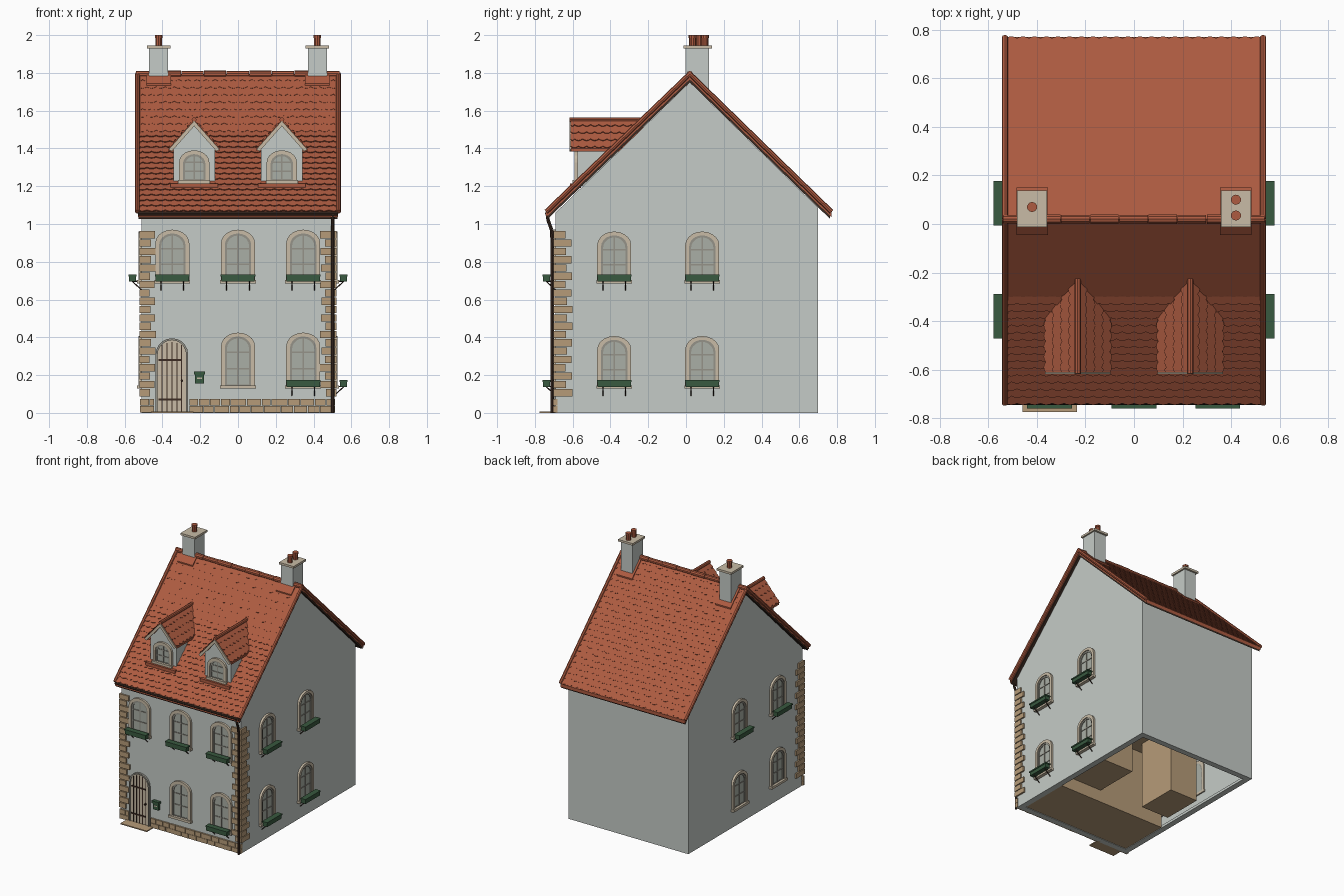
import bpy, bmesh, math, random
from mathutils import Vector as V

if "Cube" in bpy.data.objects:
    bpy.data.objects.remove(bpy.data.objects["Cube"])

random.seed(4)
COLORS = {"plaster": (.56, .60, .57), "roof_red": (.42, .105, .052), "stone_tan": (.47, .33, .19),
          "cream": (.58, .50, .38), "dark_brown": (.045, .024, .016), "planter_green": (.04, .10, .05),
          "glass_grey": (.40, .43, .38), "sash_grey": (.30, .29, .25)}
MATS = {}
for n, c in COLORS.items():
    MATS[n] = bpy.data.materials.new(n)
    MATS[n].diffuse_color = (*c, 1)
PARTS = {}


def part(name, mat):
    if name not in PARTS:
        PARTS[name] = (bmesh.new(), mat)
    return PARTS[name][0]


# Wall frames: u along wall, d outward, z up
def front(u, d, z): return V((u, -.69 - d, z))
def right(u, d, z): return V((.51 + d, u, z))
def left(u, d, z): return V((-.51 - d, u, z))
def world(x, y, z): return V((x, y, z))


def prism(bm, M, pts, d0, d1):
    a = [bm.verts.new(M(u, d0, z)) for u, z in pts]
    b = [bm.verts.new(M(u, d1, z)) for u, z in pts]
    bm.faces.new(a)
    bm.faces.new(b[::-1])
    for i in range(len(a)):
        j = (i + 1) % len(a)
        bm.faces.new((a[i], b[i], b[j], a[j]))


def box(bm, M, u0, u1, d0, d1, z0, z1):
    prism(bm, M, [(u0, z0), (u1, z0), (u1, z1), (u0, z1)], d0, d1)


def rod(bm, p, q, r, n=6):
    p, q = V(p), V(q)
    m = (q - p).to_track_quat('Z', 'Y').to_matrix().to_4x4()
    m.translation = (p + q) / 2
    bmesh.ops.create_cone(bm, cap_ends=True, segments=n, radius1=r, radius2=r,
                          depth=(q - p).length, matrix=m)


def arch(cx, hw, z0, top, rise, n=10):
    pts = [(cx - hw, z0)]
    for i in range(n + 1):
        a = math.pi * (1 - i / n)
        pts.append((cx + hw * math.cos(a), top - rise + rise * math.sin(a)))
    return pts + [(cx + hw, z0)]


def arch_band(bm, M, cx, hw, z0, top, rise, t, d0, d1):
    o, i = arch(cx, hw, z0, top, rise), arch(cx, hw - t, z0, top - t, rise - t * .5)
    for k in range(len(o) - 1):
        prism(bm, M, [o[k], o[k + 1], i[k + 1], i[k]], d0, d1)


def window(M, cx, z0, top, hw=.09, planter=False, sill=True):
    rise, ih = hw * .8, hw - .02
    arch_band(part("window_surround", "cream"), M, cx, hw, z0, top, rise, .02, -.01, .016)
    prism(part("window_glass", "glass_grey"), M, arch(cx, ih, z0, top - .02, rise - .01), -.01, .003)
    s = part("window_sash", "sash_grey")
    arch_band(s, M, cx, ih, z0, top - .02, rise - .01, .011, -.01, .009)
    box(s, M, cx - .004, cx + .004, 0, .008, z0, top - .025)
    for k in (0, .33, .66):
        z = z0 + .005 + k * (top - z0 - .02)
        box(s, M, cx - ih, cx + ih, 0, .007, z - .004, z + .004)
    if sill:
        box(part("window_sill", "cream"), M, cx - hw - .005, cx + hw + .005, -.01, .025, z0 - .014, z0 + .004)
    if planter:
        g = part("planter", "planter_green")
        box(g, M, cx - .088, cx + .088, .03, .066, z0 - .005, z0 + .026)
        box(g, M, cx - .092, cx + .092, .027, .07, z0 + .022, z0 + .032)
        r = part("planter_bracket", "dark_brown")
        for e in (-.06, .06):
            rod(r, M(cx + e, 0, z0 - .05), M(cx + e, .05, z0 - .003), .003)
            rod(r, M(cx + e, 0, z0 - .003), M(cx + e, .05, z0 - .003), .003)


def tiles(bm, o, u, s, width, length, rows, cols, step):
    """Overlapping courses with scalloped lower edges."""
    o, u, s = V(o), V(u), V(s).normalized()
    n, w, h = u.cross(s), width / cols, length / rows
    for r in range(rows):
        off = .5 * (r % 2)
        for c in range(cols + r % 2):
            a, b = max(0, c - off) * w, min(cols, c + 1 - off) * w
            prof = [(0, .2), (.25, .03), (.5, -.03), (.75, .03), (1, .2)]
            low = [o + u * (a + (b - a) * f) + s * h * (r + g) + n * step for f, g in prof]
            tv = [bm.verts.new(p) for p in low]
            bv = [bm.verts.new(p - n * step) for p in low]
            up = [bm.verts.new(o + u * x + s * h * (r + 1.2 if r < rows - 1 else rows)) for x in (b, a)]
            bm.faces.new(tv + up)
            for i in range(4):
                bm.faces.new((bv[i], bv[i + 1], tv[i + 1], tv[i]))


# House shell with open underside
w = part("house_walls", "plaster")
prof = [(-.69, 0), (-.69, 1.06), (.02, 1.75), (.70, 1.085), (.70, 0)]
ends = [[w.verts.new((x, y, z)) for y, z in prof] for x in (-.51, .51)]
w.faces.new(ends[0][::-1])
w.faces.new(ends[1])
for i in range(4):
    w.faces.new((ends[0][i], ends[0][i + 1], ends[1][i + 1], ends[1][i]))
rim = part("wall_base_rim", "plaster")
for x in (-.51, .465):
    box(rim, world, x, x + .045, -.69, .70, 0, .02)
for y in (-.69, .655):
    box(rim, world, -.465, .465, y, y + .045, 0, .02)

# Interior lining, floor and stair blocks
inner = part("interior", "stone_tan")
box(inner, world, -.465, .465, -.65, -.25, .004, .55)
box(inner, world, -.465, .465, -.25, .655, .55, .57)
box(inner, world, .46, .465, -.25, .655, .02, .55)
box(inner, world, -.465, .465, .65, .655, .02, .55)
box(inner, world, .10, .46, -.25, .10, .10, .55)
box(inner, world, -.44, -.2, -.15, .17, .03, .55)

# Main roof slab, tiles, verges and ridge
RY, RZ, EF, EB, EZ = .02, 1.795, -.74, .77, 1.065


def chevron(drop, t, cut=0):
    k = cut * .97
    return [(EF + cut, EZ - drop + k), (RY, RZ - drop), (EB - cut, EZ - drop + k),
            (EB - cut, EZ - drop - t + k), (RY, RZ - drop - t), (EF + cut, EZ - drop - t + k)]


def along_x(u, d, z): return V((d, u, z))


prism(part("roof_slab", "roof_red"), along_x, chevron(.003, .026), -.53, .53)
prism(part("roof_underside", "dark_brown"), along_x, chevron(.029, .016, .008), -.527, .527)
rt = part("roof_tiles", "roof_red")
sf, sb = V((0, RY - EF, RZ - EZ)), V((0, RY - EB, RZ - EZ))
tiles(rt, (-.53, EF, EZ), (1, 0, 0), sf, 1.06, sf.length * .58, 15, 22, .007)
tiles(rt, V((-.53, EF, EZ)) + sf * .58, (1, 0, 0), sf, 1.06, sf.length * .42, 8, 22, .0015)
tiles(rt, (.53, EB, EZ), (-1, 0, 0), sb, 1.06, sb.length, 24, 22, .003)
verge = part("roof_verge", "roof_red")
for x in (-.532, .532):
    for y in (EF, EB):
        rod(verge, (x, y, EZ), (x, RY, RZ), .013, 8)
for i in range(9):
    x = -.54 + i * .12
    rod(part("ridge_tiles", "roof_red"), (x, RY, RZ - .003), (x + .117, RY, RZ - .003), .018 + .002 * (i % 2), 10)

# Gutter and drainpipe
pipe = part("gutter_and_drainpipe", "dark_brown")
rod(pipe, (-.53, -.735, 1.055), (.53, -.735, 1.055), .011, 8)
path = [(.502, -.735, 1.055), (.502, -.73, 1.02), (.502, -.712, .97), (.502, -.708, .9), (.502, -.708, 0)]
for p, q in zip(path, path[1:]):
    rod(pipe, p, q, .009, 8)

# Chimneys with caps, flashing and pots
for x, pots in ((-.42, (.07,)), (.42, (.10, .035))):
    box(part("chimney_stack", "plaster"), world, x - .05, x + .05, -.003, .123, 1.66, 1.935)
    box(part("chimney_cap", "cream"), world, x - .062, x + .062, -.012, .138, 1.93, 1.946)
    prism(part("chimney_flashing", "roof_red"), along_x,
          [(-.045, 1.743), (.02, 1.806), (.15, 1.68), (.15, 1.64), (-.045, 1.70)], x - .065, x + .065)
    for y in pots:
        rod(part("chimney_pot", "roof_red"), (x, y, 1.94), (x, y, 1.99), .018, 10)
        rod(part("chimney_pot", "roof_red"), (x, y, 1.985), (x, y, 2.0), .021, 10)

# Dormers
for cx in (-.232, .232):
    def dorm(u, d, z, cx=cx): return V((cx + u, -.575 - d, z))
    prism(part("dormer_walls", "plaster"), dorm,
          [(-.11, 1.2), (.11, 1.2), (.11, 1.40), (0, 1.525), (-.11, 1.40)], -.30, 0)
    prism(part("dormer_roof", "roof_red"), dorm,
          [(-.135, 1.40), (0, 1.552), (.135, 1.40), (.135, 1.385), (0, 1.532), (-.135, 1.385)], -.345, .035)
    for e in (-1, 1):
        prism(part("dormer_bargeboard", "cream"), dorm,
              [(e * .135, 1.395), (0, 1.547), (0, 1.518), (e * .118, 1.385)], .033, .043)
        s = V((-e * .135, 0, .152))
        y0 = -.225 if e < 0 else -.612
        tiles(part("dormer_tiles", "roof_red"), (cx + e * .135, y0, 1.402), (0, e, 0), s, .387, s.length, 4, 9, .006)
    rod(part("dormer_ridge", "roof_red"), (cx, -.617, 1.552), (cx, -.225, 1.552), .013, 8)
    window(dorm, 0, 1.228, 1.39, .08)
    box(part("dormer_apron", "roof_red"), dorm, -.125, .125, -.02, .04, 1.19, 1.215)

# Windows with planters and sills
for x in (-.348, 0, .345):
    window(front, x, .70, .97, planter=True)
window(front, 0, .142, .425)
window(front, .345, .142, .425, planter=True)
for y in (-.38, .086):
    for M in (left, right):
        window(M, y, .70, .96, planter=True)
        window(M, y, .142, .407, planter=M is right)

# Arched plank door, hinges, knob and step
prism(part("door", "cream"), front, arch(-.35, .078, 0, .385, .08), -.01, .008)
arch_band(part("door_frame", "sash_grey"), front, -.35, .086, 0, .395, .085, .010, -.01, .016)
iron = part("door_ironwork", "dark_brown")
for k in range(-2, 3):
    u = -.35 + k * .026
    box(iron, front, u - .0025, u + .0025, 0, .0095, .005, .375 - .004 * k * k)
for z in (.07, .28):
    box(iron, front, -.42, -.30, 0, .012, z - .005, z + .005)
rod(iron, front(-.297, 0, .17), front(-.297, .025, .17), .007, 8)
box(part("door_step", "stone_tan"), world, -.46, -.235, -.775, -.68, 0, .008)

# Mailbox
mb = part("mailbox", "planter_green")
box(mb, front, -.228, -.180, 0, .022, .155, .205)
box(mb, front, -.233, -.175, 0, .028, .203, .220)
box(part("mailbox_slot", "cream"), front, -.218, -.190, 0, .0235, .18, .188)

# Corner quoins and base course
q = part("corner_stones", "stone_tan")
rows, z0, z1 = 20, .085, .965
for sx in (-1, 1):
    def corner(u, d, z, sx=sx): return V((sx * (.522 - u), -.702 + d, z))
    for i in range(rows):
        h = (z1 - z0) / rows
        a, b = ((.085, .068) if i % 2 else (.058, .10))
        j = random.uniform(-.005, .005)
        box(q, corner, 0, a + j, 0, b - j, z0 + i * h + .003, z0 + (i + 1) * h - .003)
base = part("base_stones", "stone_tan")
for r in range(2):
    for xa, xb in ((-.522, -.442), (-.258, .515)):
        x = xa
        while x < xb - .01:
            e = min(xb, x + random.uniform(.05, .09) * (.6 if r and x == xa else 1))
            if xb - e < .025:
                e = xb
            box(base, front, x + .002, e - .002, -.01, .012 + random.uniform(-.002, .002),
                .003 + r * .037, .037 + r * .037)
            x = e

# Turn the parts into objects
for name, (bm, mat) in PARTS.items():
    if "tiles" not in name or name == "ridge_tiles":
        bmesh.ops.recalc_face_normals(bm, faces=bm.faces)
    me = bpy.data.meshes.new(name)
    bm.to_mesh(me)
    bm.free()
    me.materials.append(MATS[mat])
    bpy.context.collection.objects.link(bpy.data.objects.new(name, me))

for m in bpy.data.materials:
    if m.users and not m.is_grease_pencil:
        m.use_nodes = True
        m.node_tree.nodes["Principled BSDF"].inputs["Base Color"].default_value = m.diffuse_color
